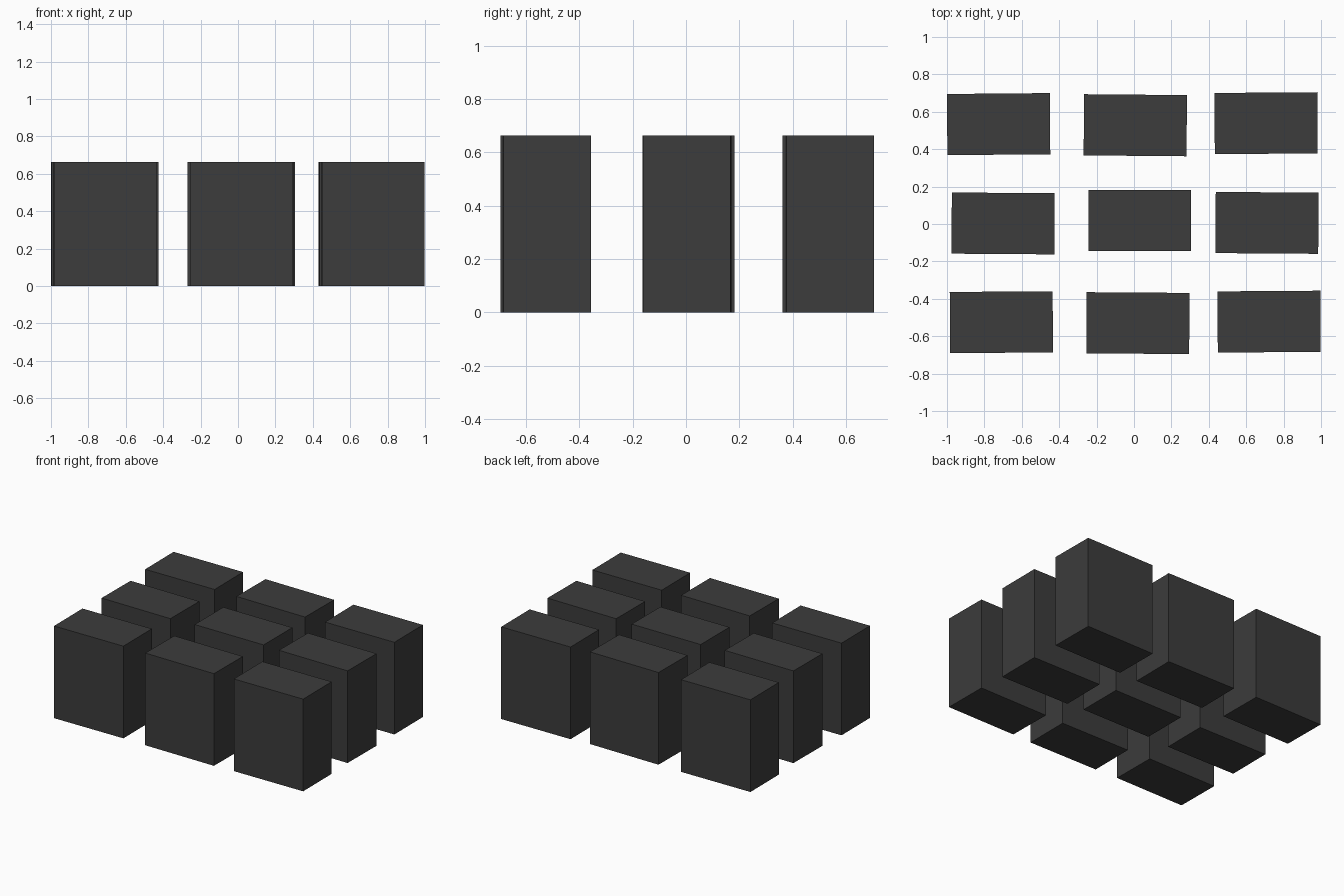
import bpy
from math import radians

if "Cube" in bpy.data.objects:
    bpy.data.objects.remove(bpy.data.objects["Cube"], do_unlink=True)

# One dark grey colour for every block
grey = bpy.data.materials.new("dark_grey")
grey.use_nodes = True
colour = (0.045, 0.045, 0.045, 1)
grey.diffuse_color = colour
grey.node_tree.nodes["Principled BSDF"].inputs["Base Color"].default_value = colour

WIDTH, DEPTH, HEIGHT = 0.55, 0.327, 0.664


def block(name, x, y, turn):
    """A plain box standing on the ground, turned slightly about z."""
    bpy.ops.mesh.primitive_cube_add(size=1, location=(x, y, HEIGHT / 2),
                                    rotation=(0, 0, radians(turn)))
    obj = bpy.context.object
    obj.name = name
    obj.scale = (WIDTH, DEPTH, HEIGHT)
    obj.data.materials.append(grey)


# Rows of loosely placed blocks: x, y, turn in degrees
rows = {
    "back": [(-0.724, 0.534, 0.5), (0.007, 0.528, -0.5), (0.706, 0.539, 0.4)],
    "middle": [(-0.700, 0.003, -0.4), (0.031, 0.018, 0), (0.711, 0.006, -0.4)],
    "front": [(-0.709, -0.525, 0.4), (0.021, -0.530, -0.4), (0.722, -0.522, 0.4)],
}
for row, places in rows.items():
    for side, (x, y, turn) in zip(("right", "centre", "left"), places):
        block(f"{row}_{side}_block", x, y, turn)
